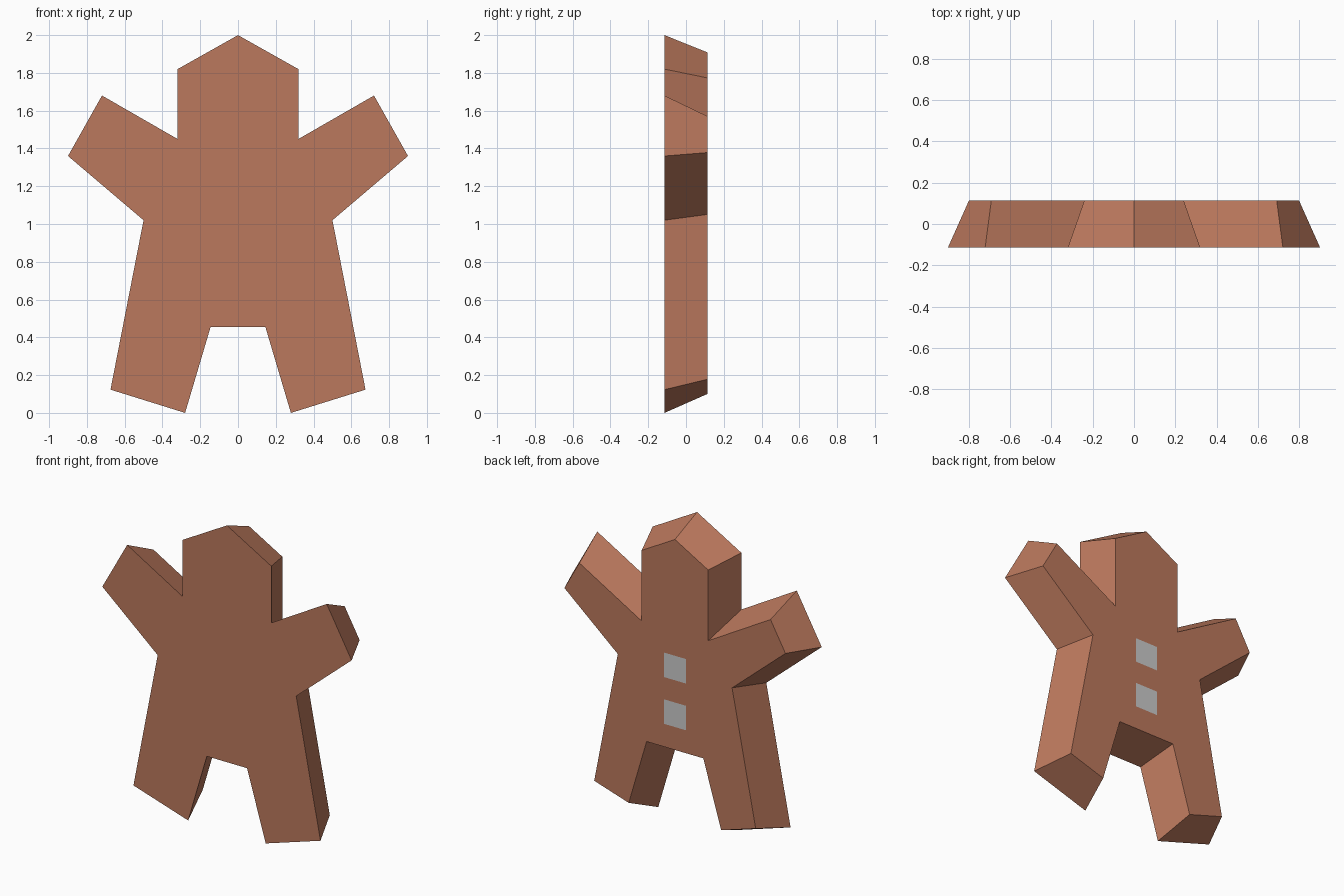
import bpy, bmesh
from mathutils import Vector

if "Cube" in bpy.data.objects:
    bpy.data.objects.remove(bpy.data.objects["Cube"])

DEPTH = 0.114   # half thickness
INSET = 0.08    # how far the back outline is drawn in

# Right half of the front outline, from crown to crotch, then mirrored
half = [(0.32, 1.82), (0.32, 1.45), (0.72, 1.68), (0.90, 1.36),
        (0.50, 1.02), (0.675, 0.123), (0.28, 0.0), (0.145, 0.455)]
outline = [Vector(p) for p in [(0, 2.0)] + half + [(-x, z) for x, z in reversed(half)]]


def inset(points, d):
    """Move every edge of a clockwise outline inward by d, keeping mitred corners."""
    result = []
    for i, p in enumerate(points):
        a = (p - points[i - 1]).normalized()
        b = (points[(i + 1) % len(points)] - p).normalized()
        na, nb = Vector((a.y, -a.x)), Vector((b.y, -b.x))
        result.append(p + (na + nb) * d / (1 + na.dot(nb)))
    return result


def make_object(name, bm, color=None):
    mesh = bpy.data.meshes.new(name)
    bm.to_mesh(mesh)
    bm.free()
    obj = bpy.data.objects.new(name, mesh)
    bpy.context.collection.objects.link(obj)
    if color:
        mat = bpy.data.materials.new(name + "_color")
        mat.diffuse_color = color
        mat.use_nodes = True
        mat.node_tree.nodes["Principled BSDF"].inputs["Base Color"].default_value = mat.diffuse_color
        mesh.materials.append(mat)
    return obj


# Cookie body: large front face tapering to a smaller back face
bm = bmesh.new()
front = [bm.verts.new((p.x, -DEPTH, p.y)) for p in outline]
back = [bm.verts.new((p.x, DEPTH, p.y)) for p in inset(outline, INSET)]
bm.faces.new(front)
bm.faces.new(back)
for i in range(len(front)):
    bm.faces.new((front[i - 1], front[i], back[i], back[i - 1]))
bmesh.ops.recalc_face_normals(bm, faces=bm.faces)
make_object("cookie_body", bm, (0.50, 0.19, 0.11, 1))

# Two flat square buttons on the back
for label, z in (("upper", 1.07), ("lower", 0.765)):
    bm = bmesh.new()
    s, y = 0.08, DEPTH + 0.001
    bm.faces.new([bm.verts.new((x, y, z + dz))
                  for x, dz in ((-s, -s), (-s, s), (s, s), (s, -s))])
    make_object(label + "_button", bm)
